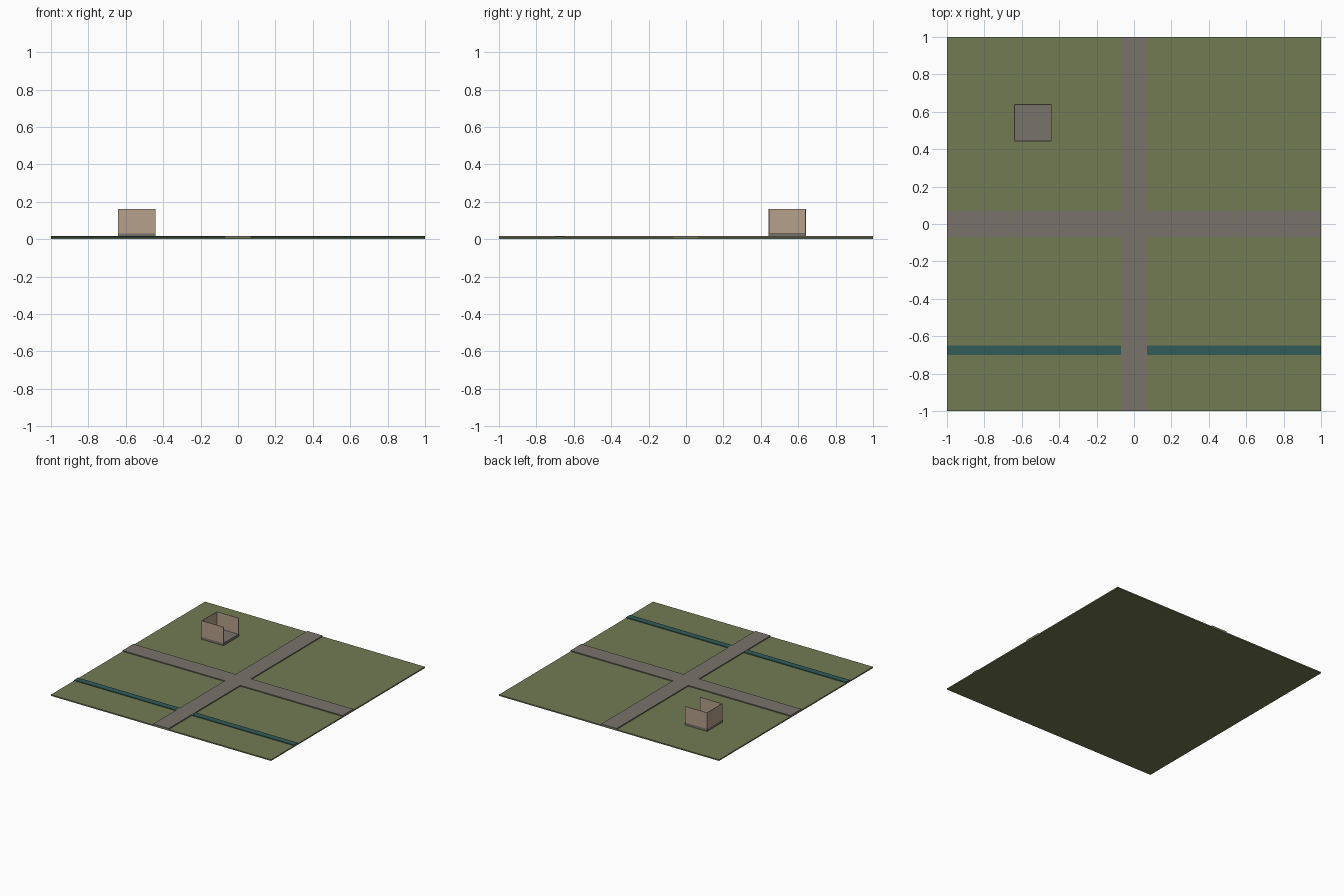
import bpy

if "Cube" in bpy.data.objects:
    bpy.data.objects.remove(bpy.data.objects["Cube"])


def material(name, rgb):
    """Flat colour given as sRGB 0-255, stored as linear."""
    m = bpy.data.materials.new(name)
    m.diffuse_color = [((c / 255 + 0.055) / 1.055) ** 2.4 for c in rgb] + [1]
    m.use_nodes = True
    m.node_tree.nodes["Principled BSDF"].inputs["Base Color"].default_value = m.diffuse_color
    return m


GRASS = material("grass_green", (114, 123, 84))
STONE = material("path_grey", (121, 114, 106))
WATER = material("water_teal", (50, 92, 88))
PLASTER = material("wall_tan", (182, 161, 138))


def box(name, x, y, z, mat):
    """Box from (min, max) ranges on each axis."""
    bpy.ops.mesh.primitive_cube_add(size=1, location=[(r[0] + r[1]) / 2 for r in (x, y, z)])
    ob = bpy.context.object
    ob.name = name
    for v in ob.data.vertices:
        for i, r in enumerate((x, y, z)):
            v.co[i] *= r[1] - r[0]
    ob.data.materials.append(mat)
    return ob


# Ground slab
box("ground", (-1, 1), (-1, 1), (0, 0.01), GRASS)

# Crossing roads: one full length, the other split around it
ROAD, TOP = 0.07, 0.018
box("road_north_south", (-ROAD, ROAD), (-1, 1), (0.005, TOP), STONE)
for side, x in (("west", (-1, -ROAD)), ("east", (ROAD, 1))):
    box("road_" + side, x, (-ROAD, ROAD), (0.005, TOP), STONE)
    # Water channel on each side of the road
    box("channel_" + side, x, (-0.70, -0.65), (0.005, 0.016), WATER)

# Hut: stone base and three thin walls, open to the east and above
X0, X1, Y0, Y1, T = -0.642, -0.442, 0.442, 0.642, 0.005
H = (0.03, 0.163)
box("hut_base", (X0, X1), (Y0, Y1), (0.005, 0.03), STONE)
box("hut_front_wall", (X0, X1), (Y0, Y0 + T), H, PLASTER)
box("hut_back_wall", (X0, X1), (Y1 - T, Y1), H, PLASTER)
box("hut_side_wall", (X0, X0 + T), (Y0 + T, Y1 - T), H, PLASTER)
